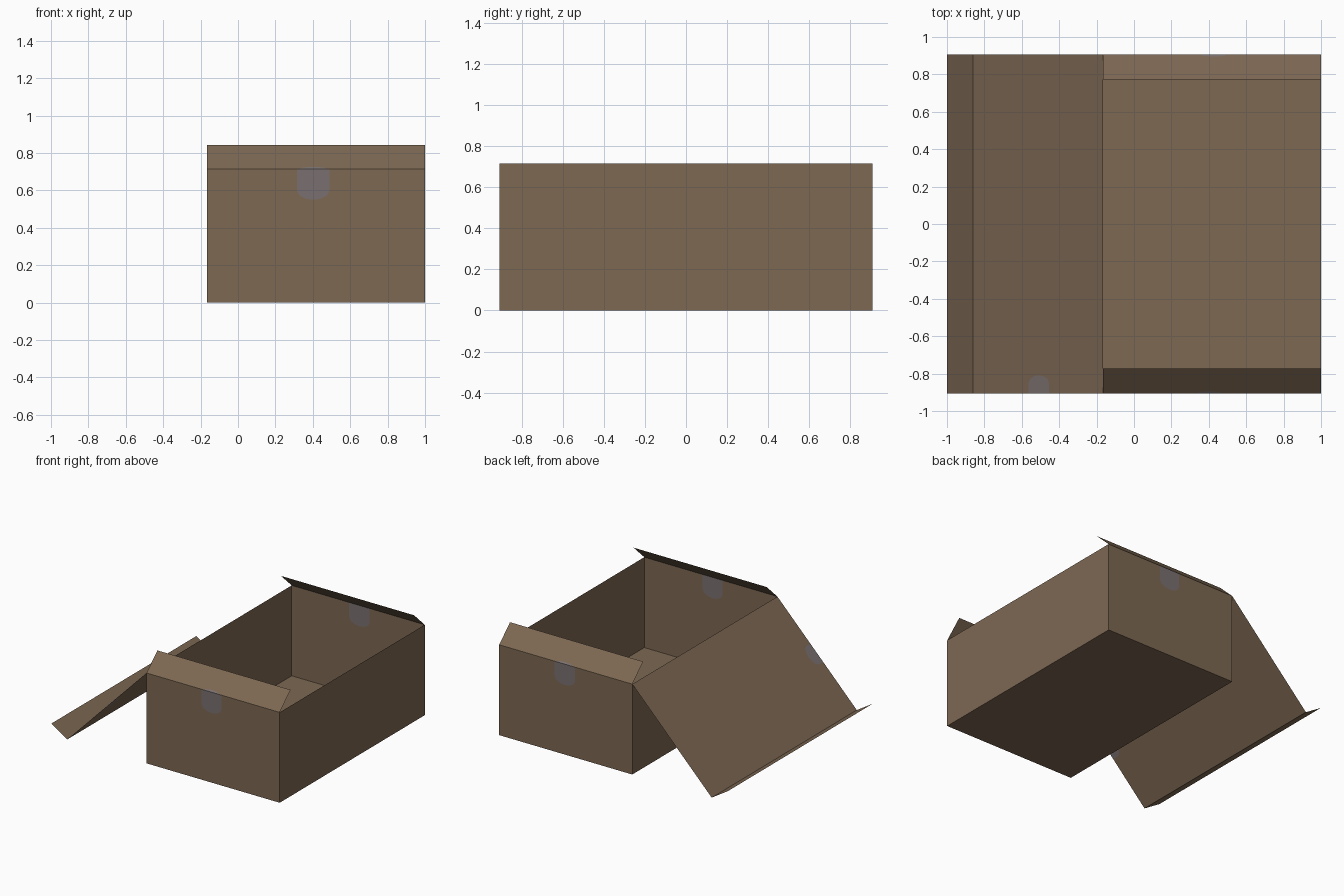
import bpy, bmesh, math
from mathutils import Vector

if "Cube" in bpy.data.objects:
    bpy.data.objects.remove(bpy.data.objects["Cube"])


def material(name, rgb):
    m = bpy.data.materials.new(name)
    m.diffuse_color = (*rgb, 1)
    m.use_nodes = True
    m.node_tree.nodes["Principled BSDF"].inputs["Base Color"].default_value = m.diffuse_color
    return m


cardboard = material("brown cardboard", (0.205, 0.138, 0.086))
tape = material("grey tape", (0.195, 0.163, 0.160))

# Key dimensions: open carton made of thin sheets
X0, X1, Y, H = -0.165, 1.0, 0.907, 0.715
LIP_IN, LIP_UP = 0.135, 0.127


def sheet(name, origin, along, across, patch=None):
    """Flat sheet; patch = (start, end, depth, corner) is cut into the edge at origin."""
    o, a, c = Vector(origin), Vector(along), Vector(across)
    ua, uc = a.normalized(), c.normalized()
    bm = bmesh.new()
    vert = lambda s, t: bm.verts.new(o + ua * s + uc * t)
    notch = []
    if patch:
        s0, s1, d, r = patch
        w = s1 - s0
        pts = [(s0, 0), (s0, d - r), (s0 + w * 0.08, d - r * 0.45), (s0 + w * 0.28, d - r * 0.1),
               (s0 + w * 0.5, d), (s1 - w * 0.28, d - r * 0.1), (s1 - w * 0.08, d - r * 0.45),
               (s1, d - r), (s1, 0)]
        notch = [vert(s, t) for s, t in pts]
        bm.faces.new(notch[::-1]).material_index = 1
    L, D = a.length, c.length
    bm.faces.new([vert(0, 0)] + notch + [vert(L, 0), vert(L, D), vert(0, D)])
    me = bpy.data.meshes.new(name)
    bm.to_mesh(me)
    bm.free()
    me.materials.append(cardboard)
    me.materials.append(tape)
    ob = bpy.data.objects.new(name, me)
    bpy.context.collection.objects.link(ob)
    return ob


W = X1 - X0
# Floor and long side walls
sheet("floor", (X0, -Y, 0), (0, 2 * Y, 0), (W, 0, 0))
sheet("right_wall", (X1, Y, H), (0, -2 * Y, 0), (0, 0, -H))
sheet("left_wall", (X0, -Y, H), (0, 2 * Y, 0), (0, 0, -H))

# End walls with tape patches, and the lips leaning inwards above them
for side, sy, p0, p1 in (("front", -1, 0.315, 0.49), ("back", 1, 0.337, 0.517)):
    sheet(side + "_wall", (X0, sy * Y, H), (W, 0, 0), (0, 0, -H),
          (p0 - X0, p1 - X0, 0.165, 0.05))
    sheet(side + "_lip", (X0, sy * Y, H), (W, 0, 0), (0, -sy * LIP_IN, LIP_UP),
          (p0 + 0.02 - X0, p1 - 0.02 - X0, 0.016, 0.014))

# Lid hanging down to the ground on the left, taped on its front edge
LID_X = -0.86
lid = Vector((LID_X - X0, 0, -H + 0.003))
mid = lid.length * 0.495
sheet("lid", (X0, -Y, H), lid, (0, 2 * Y, 0), (mid - 0.08, mid + 0.08, 0.098, 0.045))

# Tuck flap folded up at the end of the lid
sheet("tuck_flap", (LID_X, -Y, 0.003), (0, 2 * Y, 0), (-1.0 - LID_X, 0, 0.088))
